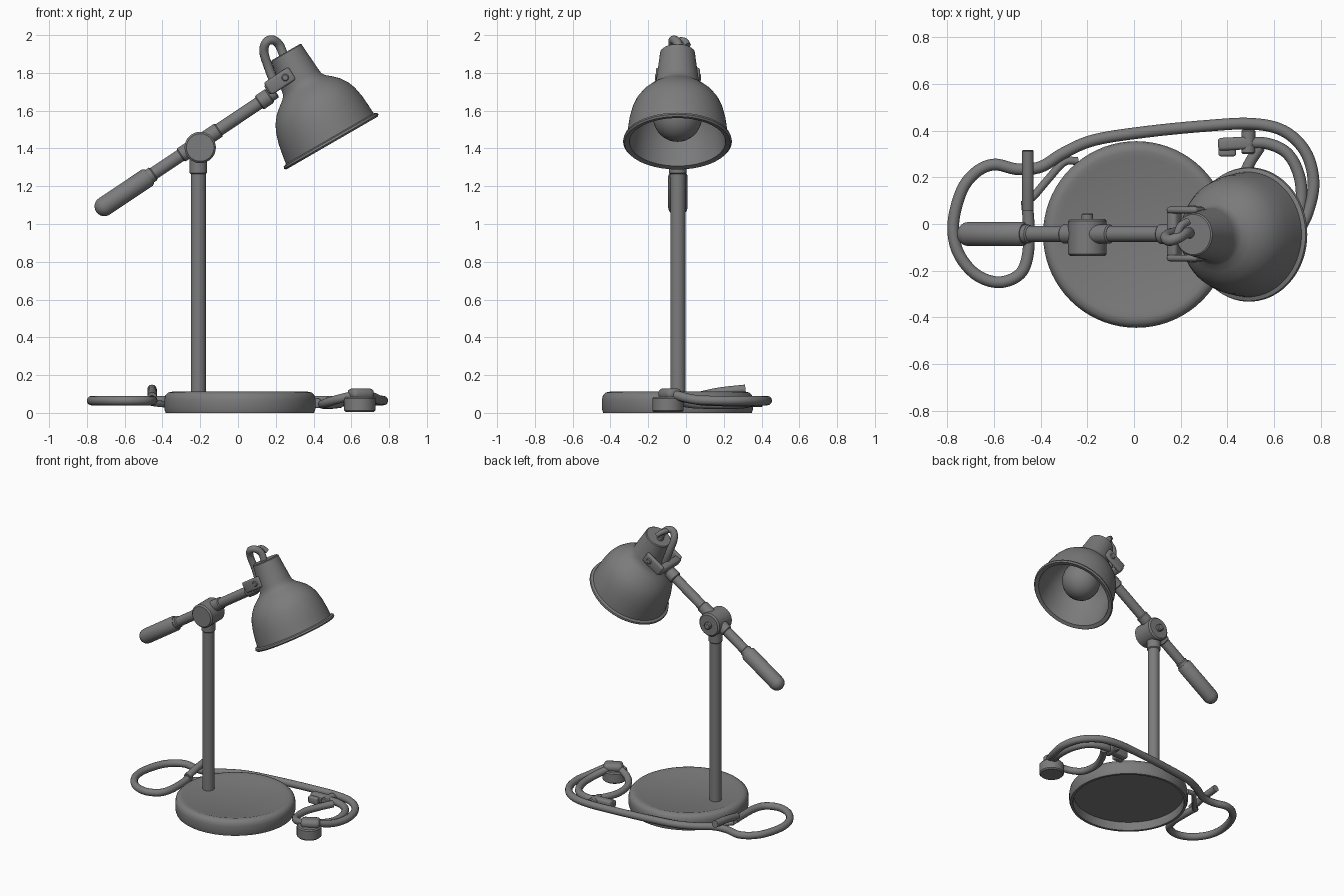
import bpy, bmesh, math
from mathutils import Matrix, Vector

cube = bpy.data.objects.get("Cube")
if cube:
    bpy.data.objects.remove(cube, do_unlink=True)

grey = bpy.data.materials.new("mid_grey")
grey.use_nodes = True
grey.diffuse_color = (0.2, 0.2, 0.2, 1)
grey.node_tree.nodes["Principled BSDF"].inputs["Base Color"].default_value = (0.2, 0.2, 0.2, 1)

Y = -0.043  # plane of the lamp's post and arm


def add(name, mesh, angle=35):
    mesh.name = name
    mesh.materials.clear()
    mesh.materials.append(grey)
    mesh.shade_smooth()
    mesh.set_sharp_from_angle(angle=math.radians(angle))
    ob = bpy.data.objects.new(name, mesh)
    bpy.context.collection.objects.link(ob)
    return ob


def finish(name, bm, matrix):
    bm.transform(matrix)
    bmesh.ops.recalc_face_normals(bm, faces=bm.faces)
    mesh = bpy.data.meshes.new(name)
    bm.to_mesh(mesh)
    bm.free()
    return add(name, mesh)


def lathe(name, profile, matrix, steps=48):
    """Turn a profile of (radius, height) about local z."""
    bm = bmesh.new()
    vs = [bm.verts.new((r, 0, h)) for r, h in profile]
    edges = [bm.edges.new(p) for p in zip(vs, vs[1:])]
    bmesh.ops.spin(bm, geom=vs + edges, cent=(0, 0, 0), axis=(0, 0, 1),
                   angle=math.tau, steps=steps)
    bmesh.ops.remove_doubles(bm, verts=bm.verts, dist=0.0002)
    return finish(name, bm, matrix)


def rod(name, a, b, r, bevel=0.006):
    """Cylinder from a to b with softened ends."""
    a, b = Vector(a), Vector(b)
    n = (b - a).length
    m = Matrix.Translation(a) @ (b - a).to_track_quat('Z', 'Y').to_matrix().to_4x4()
    return lathe(name, [(0, 0), (r - bevel, 0), (r, bevel), (r, n - bevel), (r - bevel, n), (0, n)], m, 32)


def block(name, loc, size, pitch=0, yaw=0, bevel=0.01):
    bm = bmesh.new()
    bmesh.ops.create_cube(bm, size=1)
    bm.transform(Matrix.Diagonal((*size, 1)))
    bmesh.ops.bevel(bm, geom=bm.edges[:], offset=bevel, segments=3, profile=0.5, affect='EDGES')
    return finish(name, bm, Matrix.Translation(loc) @ Matrix.Rotation(yaw, 4, 'Z') @ Matrix.Rotation(pitch, 4, 'Y'))


def cable(name, pts, r):
    """Round tube along a smooth path through the points."""
    p = [Vector(q) for q in pts]
    p = [2 * p[0] - p[1]] + p + [2 * p[-1] - p[-2]]
    path = []
    for a, b, c, d in zip(p, p[1:], p[2:], p[3:]):
        for i in range(8):
            t = i / 8
            path.append(0.5 * (2 * b + (c - a) * t + (2 * a - 5 * b + 4 * c - d) * t ** 2
                               + (3 * b - a - 3 * c + d) * t ** 3))
    path.append(p[-2])
    cu = bpy.data.curves.new(name, 'CURVE')
    cu.dimensions = '3D'
    cu.bevel_depth = r
    cu.bevel_resolution = 4
    cu.use_fill_caps = True
    sp = cu.splines.new('POLY')
    sp.points.add(len(path) - 1)
    for pt, co in zip(sp.points, path):
        pt.co = (*co, 1)
    tmp = bpy.data.objects.new("tmp", cu)
    bpy.context.collection.objects.link(tmp)
    bpy.context.view_layer.update()
    mesh = bpy.data.meshes.new_from_object(tmp.evaluated_get(bpy.context.evaluated_depsgraph_get()))
    bpy.data.objects.remove(tmp, do_unlink=True)
    return add(name, mesh, 50)


# Weighted base, hollow underneath
lathe("base", [(0, 0.105), (0.33, 0.105), (0.355, 0.113), (0.38, 0.108), (0.395, 0.093), (0.4, 0.07),
               (0.4, 0.02), (0.393, 0.0), (0.375, 0.0), (0.37, 0.02), (0.37, 0.06), (0, 0.06)],
      Matrix.Translation((0.01, -0.045, 0)), 72)

# Post with its top collar
rod("post", (-0.21, Y, 0.08), (-0.21, Y, 1.36), 0.04)
rod("post_collar", (-0.21, Y, 1.265), (-0.21, Y, 1.36), 0.046)

# Swivel joint: front disc and rear thumb nut
rod("joint_disc", (-0.2, -0.138, 1.405), (-0.2, 0.022, 1.405), 0.083, 0.01)
rod("joint_nut", (-0.2, 0.01, 1.405), (-0.2, 0.046, 1.405), 0.025)

# Arm: everything turned about one sloping line through the joint
tail, tip = Vector((-0.72, Y, 1.085)), Vector((0.2, Y, 1.7))
along = (tip - tail).normalized()


def at(d):
    return tail + along * d


rod("arm", at(0.25), tip, 0.034)
rod("arm_sleeve", at(0.5), at(0.745), 0.041)
rod("arm_end_collar", at(1.0), at(1.07), 0.043)
rod("handle_ring", at(0.29), at(0.33), 0.04)
turn = Matrix.Translation(tail) @ along.to_track_quat('Z', 'Y').to_matrix().to_4x4()
dome = [(0.052 * math.sin(i * math.pi / 12), 0.015 - 0.052 * math.cos(i * math.pi / 12)) for i in range(7)]
lathe("handle", dome + [(0.052, 0.29), (0.044, 0.302), (0, 0.302)], turn, 32)

# Fork that grips the neck of the shade
pitch = math.radians(-33)
for side, y in (("front", -0.146), ("back", 0.06)):
    block("fork_plate_" + side, (0.222, y, 1.757), (0.155, 0.028, 0.078), pitch, bevel=0.012)
block("fork_bridge", (0.172, Y, 1.722), (0.05, 0.22, 0.06), pitch, bevel=0.015)
rod("fork_bolt", (0.25, -0.165, 1.775), (0.25, 0.08, 1.775), 0.02)

# Shade: bell with rolled rim, inner wall and tapering neck
tilt = Matrix.Translation((0.495, -0.045, 1.434)) @ Matrix.Rotation(math.radians(-30), 4, 'Y')
lean = Matrix.Identity(4)
lean[0][2] = 0.055
lathe("shade", [(0, 0.31), (0.12, 0.295), (0.18, 0.245), (0.215, 0.19), (0.235, 0.12), (0.248, 0.05),
                (0.254, 0.0), (0.28, -0.006), (0.288, 0.003), (0.285, 0.014), (0.268, 0.02),
                (0.263, 0.07), (0.255, 0.13), (0.24, 0.19), (0.222, 0.23), (0.195, 0.268), (0.16, 0.3),
                (0.132, 0.322), (0.117, 0.342), (0.112, 0.37), (0.092, 0.528), (0.086, 0.533), (0, 0.533)],
      tilt @ lean, 72)

# Bulb and its holder
ball = [(0.13 * math.sin(i * math.pi / 16), 0.15 - 0.13 * math.cos(i * math.pi / 16)) for i in range(17)]
lathe("bulb", ball, tilt @ lean, 40)
lathe("bulb_holder", [(0, 0.24), (0.06, 0.24), (0.06, 0.33), (0, 0.33)], tilt @ lean, 32)

# Cable looping from the fork into the top of the neck
cable("neck_cable", [(0.2, Y, 1.73), (0.165, -0.04, 1.82), (0.137, -0.055, 1.91), (0.15, -0.07, 1.962),
                     (0.185, -0.06, 1.974), (0.22, -0.04, 1.945), (0.25, -0.04, 1.87)], 0.024)
cable("neck_cable_tail", [(0.18, -0.06, 1.97), (0.2, -0.01, 1.97), (0.23, 0.01, 1.945)], 0.017)

# Mains cable on the table: left loop, run behind the base, right bend
cable("mains_cable", [(-0.46, 0.1, 0.07), (-0.452, 0, 0.065), (-0.455, -0.13, 0.065), (-0.49, -0.215, 0.065),
                      (-0.58, -0.25, 0.065), (-0.68, -0.215, 0.065), (-0.755, -0.12, 0.065),
                      (-0.775, 0, 0.065), (-0.74, 0.14, 0.065), (-0.68, 0.22, 0.065), (-0.6, 0.255, 0.065),
                      (-0.5, 0.235, 0.065), (-0.4, 0.245, 0.065), (-0.3, 0.305, 0.065),
                      (-0.17, 0.36, 0.065), (0.05, 0.395, 0.065), (0.3, 0.42, 0.065),
                      (0.5, 0.43, 0.065), (0.64, 0.4, 0.065), (0.735, 0.31, 0.065),
                      (0.77, 0.18, 0.065), (0.745, 0.05, 0.07), (0.69, -0.06, 0.095)], 0.025)
cable("base_cable", [(-0.46, 0.1, 0.055), (-0.43, 0.12, 0.05), (-0.37, 0.19, 0.045), (-0.3, 0.265, 0.045),
                     (-0.24, 0.27, 0.04)], 0.017)
cable("loop_stub", [(-0.455, 0.06, 0.085), (-0.455, 0.18, 0.11), (-0.455, 0.315, 0.125)], 0.025)
cable("inner_cable", [(0.46, 0.345, 0.06), (0.57, 0.345, 0.06), (0.66, 0.3, 0.06), (0.71, 0.2, 0.06),
                      (0.715, 0.08, 0.065), (0.67, -0.06, 0.09)], 0.025)
cable("return_cable", [(0.54, 0.33, 0.05), (0.49, 0.25, 0.045), (0.45, 0.14, 0.045), (0.46, 0.02, 0.05),
                       (0.52, -0.06, 0.07), (0.62, -0.1, 0.095)], 0.024)

# Inline switch on the cable
block("switch_body", (0.435, 0.345, 0.06), (0.15, 0.055, 0.06), yaw=0.05, bevel=0.015)
block("switch_side", (0.4, 0.31, 0.05), (0.075, 0.04, 0.05), bevel=0.01)
rod("switch_collar", (0.49, 0.3, 0.06), (0.49, 0.405, 0.06), 0.03)

# Mains plug with its cable grip
rod("plug_body", (0.645, -0.095, 0.005), (0.645, -0.095, 0.085), 0.083, 0.008)
block("plug_grip", (0.65, -0.085, 0.1), (0.13, 0.09, 0.06), yaw=0.5, bevel=0.025)
